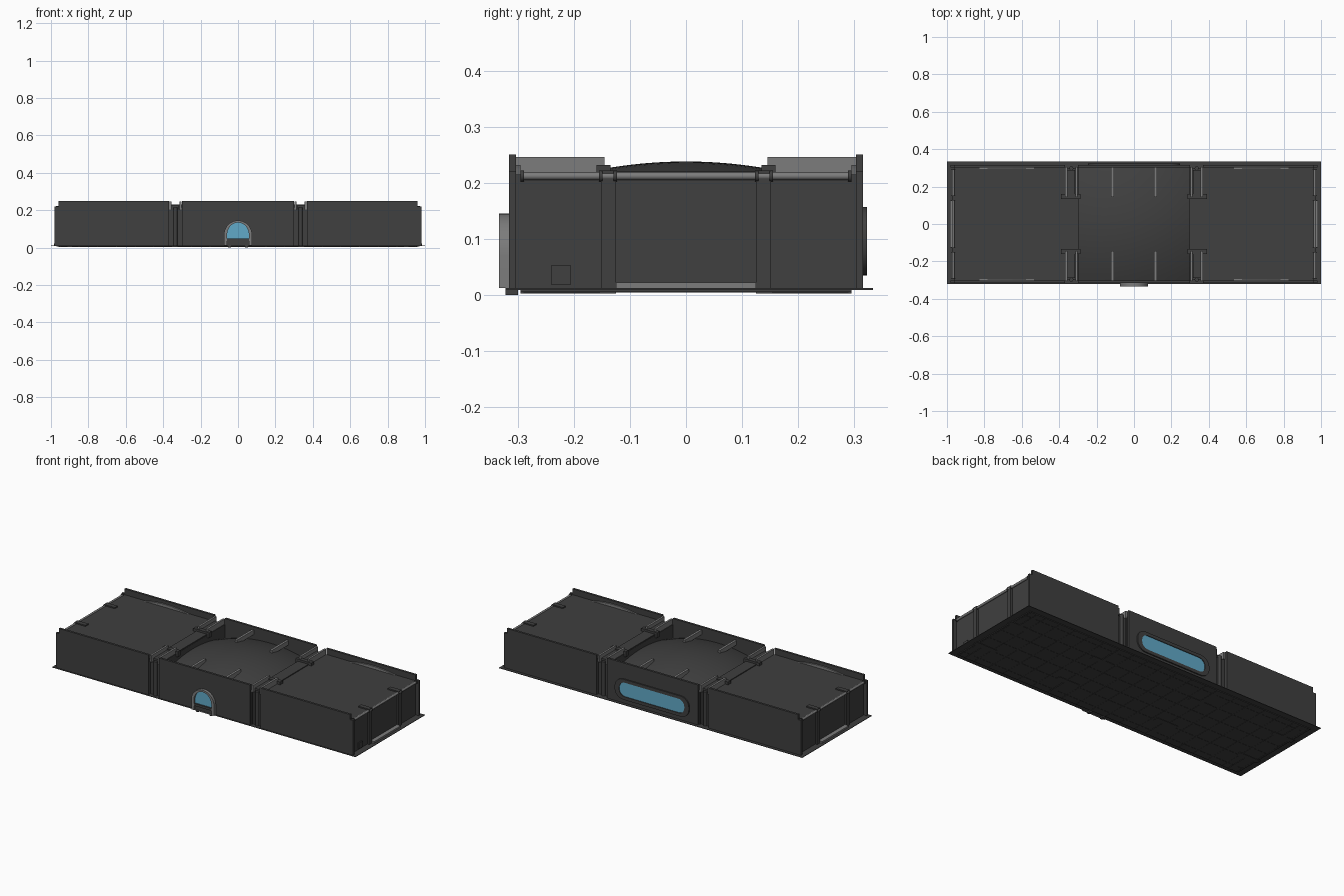
import bpy, bmesh, math
from mathutils import Vector

if "Cube" in bpy.data.objects:
    bpy.data.objects.remove(bpy.data.objects["Cube"])


def material(name, color):
    m = bpy.data.materials.new(name)
    m.diffuse_color = (*color, 1)
    m.use_nodes = True
    m.node_tree.nodes["Principled BSDF"].inputs["Base Color"].default_value = m.diffuse_color
    return m


DARK = material("dark_grey", (0.05, 0.05, 0.05))
TRIM = material("trim_grey", (0.2, 0.2, 0.2))
GLASS = material("blue_glass", (0.12, 0.4, 0.58))


def finish(name, bm, mat, smooth=False):
    bmesh.ops.recalc_face_normals(bm, faces=bm.faces)
    me = bpy.data.meshes.new(name)
    bm.to_mesh(me)
    bm.free()
    me.materials.append(mat)
    ob = bpy.data.objects.new(name, me)
    bpy.context.collection.objects.link(ob)
    if smooth:
        bpy.context.view_layer.objects.active = ob
        ob.select_set(True)
        bpy.ops.object.shade_smooth_by_angle(angle=math.radians(35))
        ob.select_set(False)
    return ob


def add_box(bm, x0, x1, y0, y1, z0, z1):
    r = bmesh.ops.create_cube(bm, size=1)
    for v in r["verts"]:
        v.co = Vector(((x0 + x1) / 2 + v.co.x * (x1 - x0),
                       (y0 + y1) / 2 + v.co.y * (y1 - y0),
                       (z0 + z1) / 2 + v.co.z * (z1 - z0)))


def boxes(name, dims, mat=DARK):
    bm = bmesh.new()
    for d in dims:
        add_box(bm, *d)
    return finish(name, bm, mat)


def prism(name, pts, y0, y1, mat=DARK, smooth=False):
    """Outline in xz, extruded from y0 to y1."""
    bm = bmesh.new()
    f = bm.faces.new([bm.verts.new((x, y0, z)) for x, z in pts])
    r = bmesh.ops.extrude_face_region(bm, geom=[f])
    for v in r["geom"]:
        if isinstance(v, bmesh.types.BMVert):
            v.co.y = y1
    return finish(name, bm, mat, smooth)


def frame(name, outer, inner, y0, y1, mat=DARK):
    """Ring between two matching xz outlines, extruded along y."""
    bm = bmesh.new()
    loops = [[bm.verts.new((x, y, z)) for x, z in o]
             for o, y in ((outer, y0), (outer, y1), (inner, y1), (inner, y0))]
    n = len(outer)
    for a in range(4):
        p, q = loops[a], loops[(a + 1) % 4]
        for i in range(n):
            j = (i + 1) % n
            bm.faces.new((p[i], p[j], q[j], q[i]))
    return finish(name, bm, mat, True)


def pipe(name, a, b, r, mat=DARK):
    a, b = Vector(a), Vector(b)
    bm = bmesh.new()
    bmesh.ops.create_cone(bm, segments=12, radius1=r, radius2=r,
                          depth=(b - a).length, cap_ends=True)
    q = (b - a).to_track_quat('Z', 'Y')
    for v in bm.verts:
        v.co = q @ v.co + (a + b) / 2
    return finish(name, bm, mat, True)


def rounded(w, h, r, zc, n=6):
    pts = []
    for k, (sx, sz) in enumerate(((1, 1), (-1, 1), (-1, -1), (1, -1))):
        for i in range(n + 1):
            t = (k + i / n) * math.pi / 2
            pts.append((sx * (w - r) + r * math.cos(t), zc + sz * (h - r) + r * math.sin(t)))
    return pts


def arch(r, z0, zc, top):
    return [(-r, z0)] + [(-r * math.cos(math.pi * i / 20), zc + (top - zc) * math.sin(math.pi * i / 20))
                         for i in range(21)][1 if z0 == zc else 0:-1 if z0 == zc else None] + [(r, z0)]


# base plate, underside slab and its raised grid
boxes("base_plate", [(-1, 1, -0.322, 0.333, 0.009, 0.012)])
boxes("underside_slab", [(-0.96, 0.96, -0.295, 0.295, 0.005, 0.0095)])
grid = [(-0.95 + i * 0.1 - 0.002, -0.95 + i * 0.1 + 0.002, -0.29, 0.29, 0.004, 0.006) for i in range(20)]
grid += [(-0.95, 0.95, -0.25 + i * 0.1 - 0.002, -0.25 + i * 0.1 + 0.002, 0.004, 0.006) for i in range(6)]
boxes("underside_grid", grid)
clamps = []
for x in (-0.9, -0.335, 0.335, 0.9):
    for y in (-0.14, 0.14):
        clamps += [(x - 0.07, x + 0.07, y - 0.015, y + 0.015, 0.003, 0.006)]
    for y in (-0.22, 0.22):
        clamps += [(x - 0.012, x + 0.012, y - 0.075, y + 0.075, 0.003, 0.006)]
boxes("underside_clamps", clamps)

# end blocks with flat roofs, connecting necks between blocks
for s, side in ((-1, "left"), (1, "right")):
    def mx(a, b): return (min(s * a, s * b), max(s * a, s * b))
    boxes(side + "_block", [(*mx(0.37, 0.96), -0.305, 0.305, 0.01, 0.215)])
    boxes(side + "_neck", [(*mx(0.30, 0.37), -0.297, 0.297, 0.01, 0.205)])
    for y, face in ((-1, "front"), (1, "back")):
        # stepped outer wall rising above the roof, with sloped inner trim
        pts = [(0.37, 0.01), (0.98, 0.01), (0.98, 0.22), (0.96, 0.22), (0.96, 0.25), (0.37, 0.25)]
        prism(f"{side}_{face}_wall", [(s * a, b) for a, b in pts], y * 0.303, y * 0.316)
        bow = [(s * (0.68 + 0.15 * t), 0.214 + 0.018 * (1 - t * t)) for t in (-1, -0.6, -0.2, 0.2, 0.6, 1)]
        prism(f"{side}_{face}_trim", bow, y * 0.295, y * 0.304, TRIM)
        pipe(f"{side}_{face}_channel_pipe", (s * 0.335, y * 0.297, 0.012), (s * 0.335, y * 0.297, 0.215), 0.011)
        # rails and bracket over the neck
        boxes(f"{side}_{face}_neck_rails",
              [(*mx(x - 0.006, x + 0.006), *sorted((y * 0.145, y * 0.305)), 0.205, 0.246) for x in (0.307, 0.362)], TRIM)
        boxes(f"{side}_{face}_neck_bracket",
              [(*mx(0.285, 0.39), *sorted((y * 0.135, y * 0.16)), 0.2, 0.232),
               (*mx(0.315, 0.355), *sorted((y * 0.16, y * 0.29)), 0.2, 0.225)])
        # end posts hooking over the roof
        p = sorted((y * 0.125, y * 0.152))
        boxes(f"{side}_{face}_end_post", [(*mx(0.955, 0.972), *p, 0.012, 0.222),
                                          (*mx(0.9, 0.97), *p, 0.213, 0.222)])
    boxes(side + "_neck_link", [(*mx(0.30, 0.37), -0.135, 0.135, 0.19, 0.22)])
    # end wall pipe, collars and sill
    pipe(side + "_end_pipe", (s * 0.967, -0.295, 0.212), (s * 0.967, 0.295, 0.212), 0.007, TRIM)
    for y in (-0.292, -0.152, -0.126, 0.126, 0.152, 0.292):
        pipe(side + "_pipe_collar", (s * 0.967, y - 0.003, 0.212), (s * 0.967, y + 0.003, 0.212), 0.01)
    boxes(side + "_end_sill", [(*mx(0.955, 0.985), -0.125, 0.125, 0.012, 0.022)], TRIM)

boxes("end_hatch", [(0.955, 0.967, -0.24, -0.206, 0.018, 0.053)])

# centre block walls
for y, face in ((-1, "front"), (1, "back")):
    prism(f"centre_{face}_wall", [(-0.3, 0.01), (0.3, 0.01), (0.3, 0.25), (-0.3, 0.25)], y * 0.303, y * 0.316)
boxes("centre_side_walls", [(s * 0.302 - 0.004, s * 0.302 + 0.004, -0.305, 0.305, 0.01, 0.215) for s in (-1, 1)])

# domed centre roof
N = 24
bm = bmesh.new()
bmesh.ops.create_grid(bm, x_segments=N, y_segments=N, size=1)
for v in bm.verts:
    x, y = v.co.x * 0.3, v.co.y * 0.305
    v.co = (x, y, 0.238 - 0.6 * (x * x + y * y))
finish("centre_dome", bm, DARK, True)

# ribs running from the walls onto the dome
ribs = []
for x in (-0.115, 0.115):
    for y in (-1, 1):
        ribs.append((x - 0.007, x + 0.007, *sorted((y * 0.145, y * 0.305)), 0.205, 0.232))
boxes("dome_ribs", ribs, TRIM)

# arched front door with hood, glass and threshold
frame("door_hood", arch(0.075, 0.012, 0.07, 0.145), arch(0.058, 0.012, 0.07, 0.134), -0.333, -0.312, TRIM)
prism("door_glass", arch(0.058, 0.05, 0.07, 0.134), -0.321, -0.312, GLASS)
boxes("door_threshold", [(-0.058, 0.058, -0.33, -0.312, 0.036, 0.05),
                         (-0.058, 0.058, -0.322, -0.312, 0.012, 0.036)])
boxes("door_feet", [(x - 0.008, x + 0.008, -0.322, -0.3, 0, 0.014) for x in (-0.045, 0.045)])

# long rounded back window
frame("window_frame", rounded(0.245, 0.061, 0.055, 0.096), rounded(0.215, 0.042, 0.038, 0.096), 0.314, 0.323)
prism("window_glass", rounded(0.215, 0.042, 0.038, 0.096), 0.31, 0.319, GLASS)
